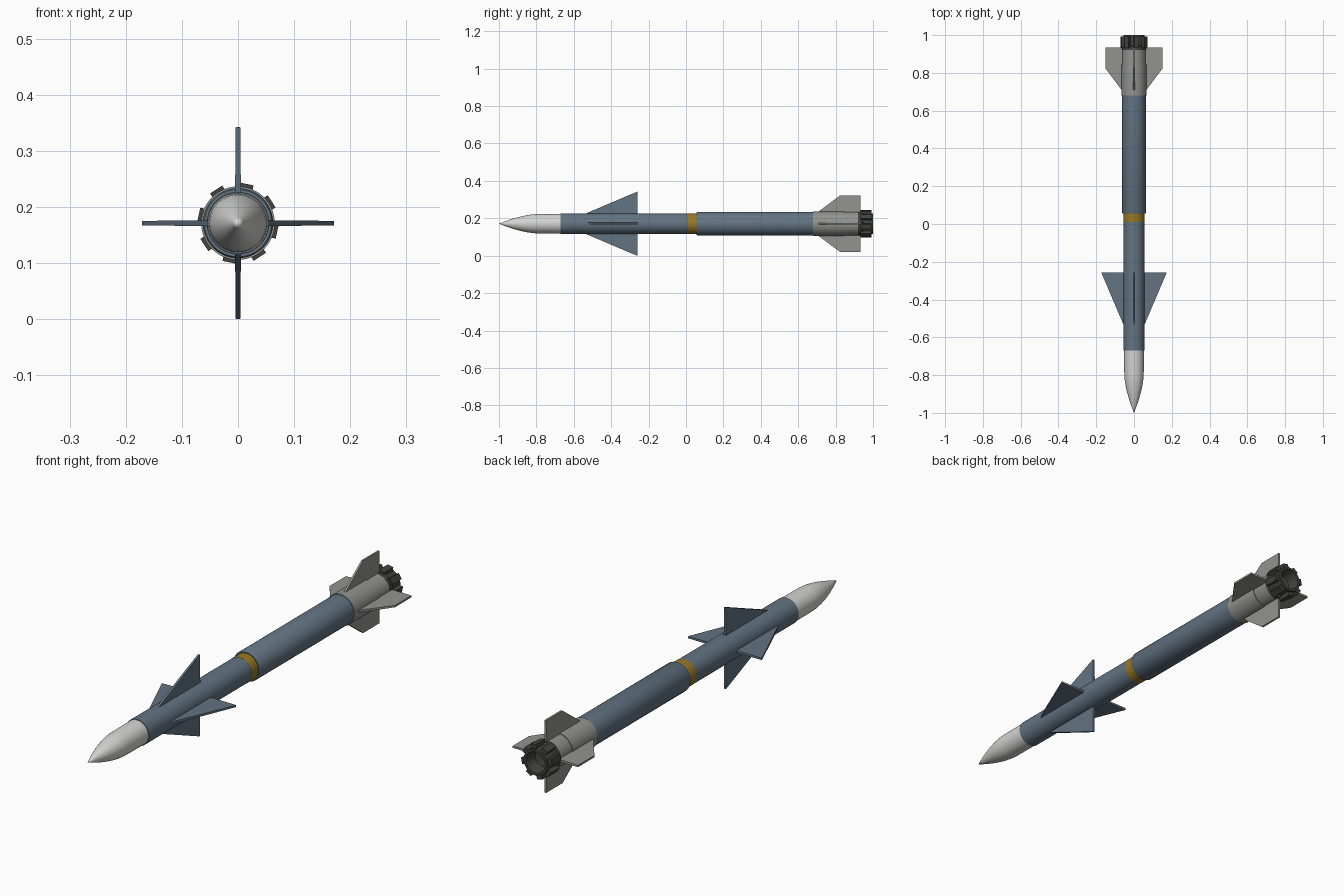
import bpy, bmesh, math
from mathutils import Matrix, Vector

if "Cube" in bpy.data.objects:
    bpy.data.objects.remove(bpy.data.objects["Cube"])

CZ = 0.171   # height of the long axis
SEG = 48


def material(name, rgb):
    m = bpy.data.materials.new(name)
    m.diffuse_color = (*rgb, 1)
    m.use_nodes = True
    m.node_tree.nodes["Principled BSDF"].inputs["Base Color"].default_value = m.diffuse_color
    return m


BLUE = material("slate blue", (0.125, 0.175, 0.225))
WHITE = material("pale grey", (0.66, 0.66, 0.65))
GREY = material("mid grey", (0.29, 0.29, 0.275))
DARK = material("charcoal", (0.055, 0.055, 0.053))
YELLOW = material("ochre", (0.31, 0.19, 0.02))


def finish(name, bm, mat, smooth=True):
    bmesh.ops.recalc_face_normals(bm, faces=bm.faces)
    me = bpy.data.meshes.new(name)
    bm.to_mesh(me)
    bm.free()
    ob = bpy.data.objects.new(name, me)
    bpy.context.collection.objects.link(ob)
    ob.location.z = CZ
    me.materials.append(mat)
    if smooth:
        bpy.ops.object.select_all(action='DESELECT')
        ob.select_set(True)
        bpy.context.view_layer.objects.active = ob
        bpy.ops.object.shade_smooth_by_angle(angle=math.radians(30))
    return ob


def lathe(name, profile, mat):
    """Spin (y, radius) points round the y axis."""
    bm = bmesh.new()
    vs = [bm.verts.new((r, y, 0)) for y, r in profile]
    es = [bm.edges.new(p) for p in zip(vs, vs[1:])]
    bmesh.ops.spin(bm, geom=vs + es, cent=(0, 0, 0), axis=(0, 1, 0),
                   angle=math.tau, steps=SEG, use_merge=True)
    bmesh.ops.remove_doubles(bm, verts=bm.verts, dist=1e-5)
    return finish(name, bm, mat)


def fins(name, outline, mat, root_t, tip_t):
    """Four tapered blades from an (r, y) outline."""
    r0 = min(p[0] for p in outline)
    r1 = max(p[0] for p in outline)
    for k in range(4):
        bm = bmesh.new()
        rings = []
        for s in (-0.5, 0.5):
            rings.append([bm.verts.new((r, y, s * (root_t + (tip_t - root_t) * (r - r0) / (r1 - r0))))
                          for r, y in outline])
        a, b = rings
        bm.faces.new(a)
        bm.faces.new(b[::-1])
        n = len(a)
        for i in range(n):
            j = (i + 1) % n
            bm.faces.new((a[j], a[i], b[i], b[j]))
        bmesh.ops.rotate(bm, verts=bm.verts, cent=(0, 0, 0),
                         matrix=Matrix.Rotation(k * math.pi / 2, 3, 'Y'))
        finish(f"{name}_{k + 1}", bm, mat, False)


# Body sections
lathe("nose_cone", [(-1, 0), (-0.975, .0098), (-0.95, .0188), (-0.925, .027), (-0.9, .0342),
                    (-0.875, .0405), (-0.85, .0455), (-0.825, .0493), (-0.8, .0515),
                    (-0.67, .0525), (-0.67, 0)], WHITE)
lathe("front_body", [(-0.67, 0), (-0.67, .055), (0.01, .055), (0.01, 0)], BLUE)
lathe("marking_band", [(0.01, 0), (0.01, .0555), (0.055, .0555), (0.055, 0)], YELLOW)
lathe("rear_body", [(0.055, 0), (0.055, .060), (0.06, .0625), (0.68, .0625), (0.68, 0)], BLUE)
lathe("tail_section", [(0.68, 0), (0.68, .0655), (0.845, .0655), (0.845, .0625),
                       (0.925, .0625), (0.925, 0)], GREY)

# Hollow exhaust nozzle
lathe("nozzle", [(0.92, 0), (0.92, .0635), (0.94, .0635), (0.945, .057), (1.0, .055),
                 (1.0, .044), (0.95, .036), (0.94, 0)], DARK)

# Blocks round the nozzle
for k in range(8):
    a = math.radians(33 + 45 * k)
    bm = bmesh.new()
    bmesh.ops.create_cube(bm, size=1)
    bmesh.ops.scale(bm, vec=(0.018, 0.06, 0.026), verts=bm.verts)
    bmesh.ops.translate(bm, vec=(0.0625, 0.962, 0), verts=bm.verts)
    bmesh.ops.rotate(bm, verts=bm.verts, cent=(0, 0, 0), matrix=Matrix.Rotation(-a, 3, 'Y'))
    finish(f"nozzle_block_{k + 1}", bm, DARK, False)

# Wings and tail fins
fins("front_wing", [(.03, -.594), (.171, -.262), (.171, -.258), (.03, -.258)], BLUE, .011, .008)
fins("tail_fin", [(.04, .675), (.152, .825), (.152, .934), (.04, .934)], GREY, .010, .008)
